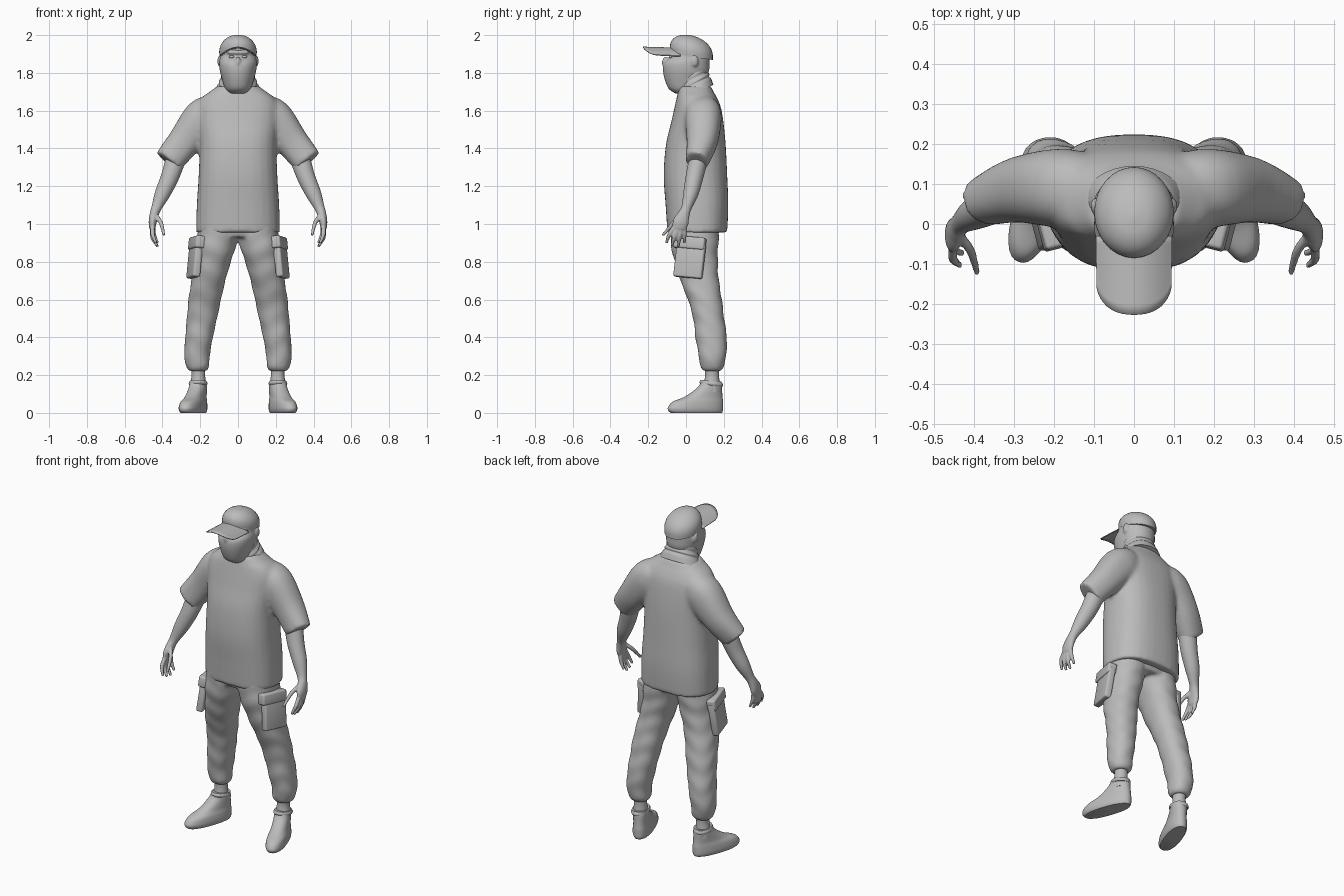
import bpy, bmesh
from math import sin, cos, pi, radians
from mathutils import Vector, Matrix

cube = bpy.data.objects.get("Cube")
if cube:
    bpy.data.objects.remove(cube)

grey = bpy.data.materials.new("plain_grey")
grey.use_nodes = True
COLOUR = (0.5, 0.5, 0.5, 1)
grey.diffuse_color = COLOUR
grey.node_tree.nodes["Principled BSDF"].inputs["Base Color"].default_value = COLOUR


def resample(rings, steps=5):
    """Smooth curve through the given rings."""
    pts = [rings[0]] + list(rings) + [rings[-1]]
    out = []
    for i in range(1, len(pts) - 2):
        for k in range(steps):
            t = k / steps
            out.append([b + 0.5 * t * (c - a + t * (2*a - 5*b + 4*c - d + t * (3*(b - c) + d - a)))
                        for a, b, c, d in zip(*pts[i - 1:i + 3])])
    return out + [list(rings[-1])]


def loft(bm, rings, side=1, tilt=False, power=2.0, sides=32, slope=0.0, folds=0.0):
    """Skin rings of (x, y, z, half width, half depth) into a closed tube."""
    rings = resample(rings)
    centres = [Vector(r[:3]) for r in rings]
    loops = []
    for i, (x, y, z, a, b) in enumerate(rings):
        u, v = Vector((1, 0, 0)), Vector((0, 1, slope))
        if tilt:
            t = centres[min(i + 1, len(rings) - 1)] - centres[max(i - 1, 0)]
            u = Vector((0, 1, 0)).cross(t).normalized()
            v = t.cross(u).normalized()
        loop = []
        for k in range(sides):
            w = 2 * pi * k / sides
            c, s = cos(w), sin(w)
            r = (abs(c) ** power + abs(s) ** power) ** (-1 / power)
            r *= 1 + folds * sin(z * 55 + 2 * sin(w * 2) + w)
            p = centres[i] + u * (a * r * c) + v * (b * r * s)
            loop.append(bm.verts.new((p.x * side, p.y, p.z)))
        loops.append(loop)
    for lo, hi in zip(loops, loops[1:]):
        for k in range(sides):
            n = (k + 1) % sides
            bm.faces.new((lo[k], lo[n], hi[n], hi[k]))
    bm.faces.new(loops[0])
    bm.faces.new(loops[-1])


def ball(bm, centre, size):
    m = Matrix.Translation(centre) @ Matrix.Diagonal((*size, 1))
    bmesh.ops.create_uvsphere(bm, u_segments=20, v_segments=12, radius=1, matrix=m)


def finish(name, bm, voxel=0.0, smooth=3):
    """Make the object; a voxel size fuses overlapping pieces into one skin."""
    bmesh.ops.recalc_face_normals(bm, faces=bm.faces[:])
    mesh = bpy.data.meshes.new(name)
    bm.to_mesh(mesh)
    bm.free()
    mesh.materials.append(grey)
    for p in mesh.polygons:
        p.use_smooth = True
    mesh.set_sharp_from_angle(angle=radians(40))
    ob = bpy.data.objects.new(name, mesh)
    bpy.context.collection.objects.link(ob)
    if voxel:
        rem = ob.modifiers.new("fuse", "REMESH")
        rem.mode = "VOXEL"
        rem.voxel_size = voxel
        rem.use_smooth_shade = True
        soft = ob.modifiers.new("soften", "SMOOTH")
        soft.factor = 0.5
        soft.iterations = smooth
    return ob


# Shirt: body and two wide sleeves
bm = bmesh.new()
loft(bm, [(0, .06, .955, .222, .158), (0, .058, 1.1, .218, .166), (0, .05, 1.26, .208, .168),
          (0, .052, 1.42, .204, .158), (0, .06, 1.54, .215, .138), (0, .062, 1.62, .215, .122),
          (0, .057, 1.67, .19, .106), (0, .052, 1.7, .15, .094), (0, .048, 1.73, .11, .085)],
     power=2.5)
for s in (1, -1):
    loft(bm, [(.12, .085, 1.6, .09, .09), (.185, .09, 1.555, .108, .098),
              (.285, .085, 1.435, .088, .082), (.37, .056, 1.33, .078, .06)], s, True, 2.3)
finish("shirt", bm, .011, 7)

# Neck cloth: sloping folds around the neck
bm = bmesh.new()
loft(bm, [(0, .05, 1.69, .13, .095), (0, .045, 1.725, .112, .088), (0, .042, 1.74, .1, .08),
          (0, .042, 1.752, .101, .082), (0, .038, 1.77, .09, .076), (0, .036, 1.785, .091, .078),
          (0, .035, 1.82, .08, .07)], slope=.5)
finish("neck_cloth", bm)

# Masked head with nose bridge, brow and ears
bm = bmesh.new()
loft(bm, [(0, .005, 1.69, .05, .06), (0, -.006, 1.715, .068, .085), (0, -.004, 1.76, .083, .107),
          (0, .0, 1.81, .096, .122), (0, .002, 1.85, .1, .122), (0, .012, 1.872, .097, .112),
          (0, .02, 1.89, .095, .1), (0, .022, 1.92, .094, .104), (0, .025, 1.95, .07, .08)],
     power=2.15)
ball(bm, (0, -.108, 1.855), (.014, .02, .032))
ball(bm, (0, -.075, 1.908), (.062, .02, .01))
for s in (1, -1):
    ball(bm, (s * .097, .045, 1.862), (.012, .02, .03))
finish("head", bm, .007)

for s, label in ((1, "left"), (-1, "right")):
    bm = bmesh.new()
    ball(bm, (s * .034, -.079, 1.885), (.014, .012, .008))
    finish(label + "_eye", bm)

# Cap crown
bm = bmesh.new()
loft(bm, [(0, .03, 1.885, .098, .112), (0, .028, 1.92, .099, .113), (0, .025, 1.95, .09, .104),
          (0, .022, 1.975, .07, .082), (0, .02, 1.992, .043, .05), (0, .02, 2.0, .008, .01)],
     slope=-.15)
finish("cap_crown", bm)

# Cap visor: arched sheet with a rounded front edge
bm = bmesh.new()
COLS, ROWS = 20, 8
grid = []
for i in range(COLS + 1):
    u = -cos(pi * i / COLS)
    front = -.145 - .082 * (1 - abs(u) ** 2.4) ** .5
    grid.append([bm.verts.new((.093 * u, -.03 + (front + .03) * j / ROWS,
                               1.93 + .006 * j / ROWS - .042 * u * u)) for j in range(ROWS + 1)])
for i in range(COLS):
    for j in range(ROWS):
        bm.faces.new((grid[i][j], grid[i + 1][j], grid[i + 1][j + 1], grid[i][j + 1]))
visor = finish("cap_visor", bm)
thick = visor.modifiers.new("thickness", "SOLIDIFY")
thick.thickness = .006
thick.offset = 0

# Arms with hands
FINGERS = [((.452, -.062, .985), (.452, -.088, .945), (.437, -.102, .905)),
           ((.455, -.045, .975), (.453, -.062, .93), (.432, -.072, .89)),
           ((.453, -.026, .975), (.45, -.035, .93), (.428, -.04, .885)),
           ((.448, -.008, .98), (.445, -.008, .945), (.428, -.008, .905)),
           ((.435, -.03, 1.045), (.408, -.068, 1.005), (.393, -.118, .945))]
for s, label in ((1, "left"), (-1, "right")):
    bm = bmesh.new()
    loft(bm, [(.29, .085, 1.45, .055, .05), (.33, .065, 1.34, .053, .05),
              (.36, .045, 1.25, .048, .047), (.4, .025, 1.16, .041, .04),
              (.432, .002, 1.085, .027, .027), (.444, -.012, 1.05, .024, .032),
              (.452, -.028, 1.01, .021, .042), (.453, -.036, .975, .016, .036)], s, True)
    for base, mid, tip in FINGERS:
        loft(bm, [(*base, .012, .012), (*mid, .0115, .0115), (*tip, .008, .008)], s, True, sides=12)
        ball(bm, (tip[0] * s, tip[1], tip[2]), (.009, .009, .009))
    finish(label + "_arm", bm, .006, 2)

# Trousers: hips and two gathered legs
bm = bmesh.new()
loft(bm, [(0, .05, .93, .17, .115), (0, .052, .98, .203, .128), (0, .055, 1.08, .2, .13)], power=2.4)
for s in (1, -1):
    loft(bm, [(.212, .138, .222, .046, .046), (.213, .138, .245, .06, .062),
              (.217, .14, .3, .067, .072), (.206, .133, .4, .073, .083),
              (.191, .12, .5, .08, .082), (.176, .1, .6, .086, .09), (.157, .072, .7, .09, .102),
              (.133, .054, .8, .095, .114), (.113, .045, .9, .106, .126),
              (.105, .05, 1.0, .1, .128)], s, power=2.2, folds=.022)
finish("trousers", bm, .009, 4)

for s, label in ((1, "left"), (-1, "right")):
    # Cargo pocket with a flap
    for part, z, size in (("pocket", .81, (.04, .155, .19)), ("pocket_flap", .9, (.052, .17, .065))):
        bm = bmesh.new()
        bmesh.ops.create_cube(bm, size=1, matrix=Matrix.Diagonal((*size, 1)))
        bmesh.ops.bevel(bm, geom=bm.edges[:], offset=.01, segments=3, profile=.5, affect="EDGES")
        turn = Matrix.Rotation(s * radians(-14), 4, "Z") @ Matrix.Rotation(s * radians(-7), 4, "Y")
        x = .229 - (z - .81) * .12
        bm.transform(Matrix.Translation((s * x, .02, z)) @ turn @ Matrix.Rotation(radians(-5), 4, "X"))
        finish(label + "_" + part, bm)

    # Ankle and sock
    bm = bmesh.new()
    loft(bm, [(.212, .136, .11, .042, .045), (.211, .137, .16, .04, .041),
              (.21, .138, .2, .036, .037), (.212, .138, .25, .038, .038)], s)
    finish(label + "_ankle", bm)

    # Shoe, toes turned outward
    bm = bmesh.new()
    loft(bm, [(0, -.082, 0, .048, .142), (0, -.086, .012, .054, .151), (0, -.086, .03, .056, .152),
              (0, -.074, .058, .053, .14), (0, -.045, .082, .047, .108),
              (0, -.022, .11, .045, .083), (0, -.004, .14, .044, .064), (0, .002, .165, .043, .055)],
         power=2.3)
    bm.transform(Matrix.Translation((s * .21, .132, 0)) @ Matrix.Rotation(s * radians(19), 4, "Z"))
    finish(label + "_shoe", bm)

    # Raised shoe opening
    bm = bmesh.new()
    loft(bm, [(.211, .134, .145, .046, .058), (.211, .134, .155, .05, .062),
              (.211, .134, .168, .045, .056)], s, slope=-.12)
    finish(label + "_shoe_collar", bm)
